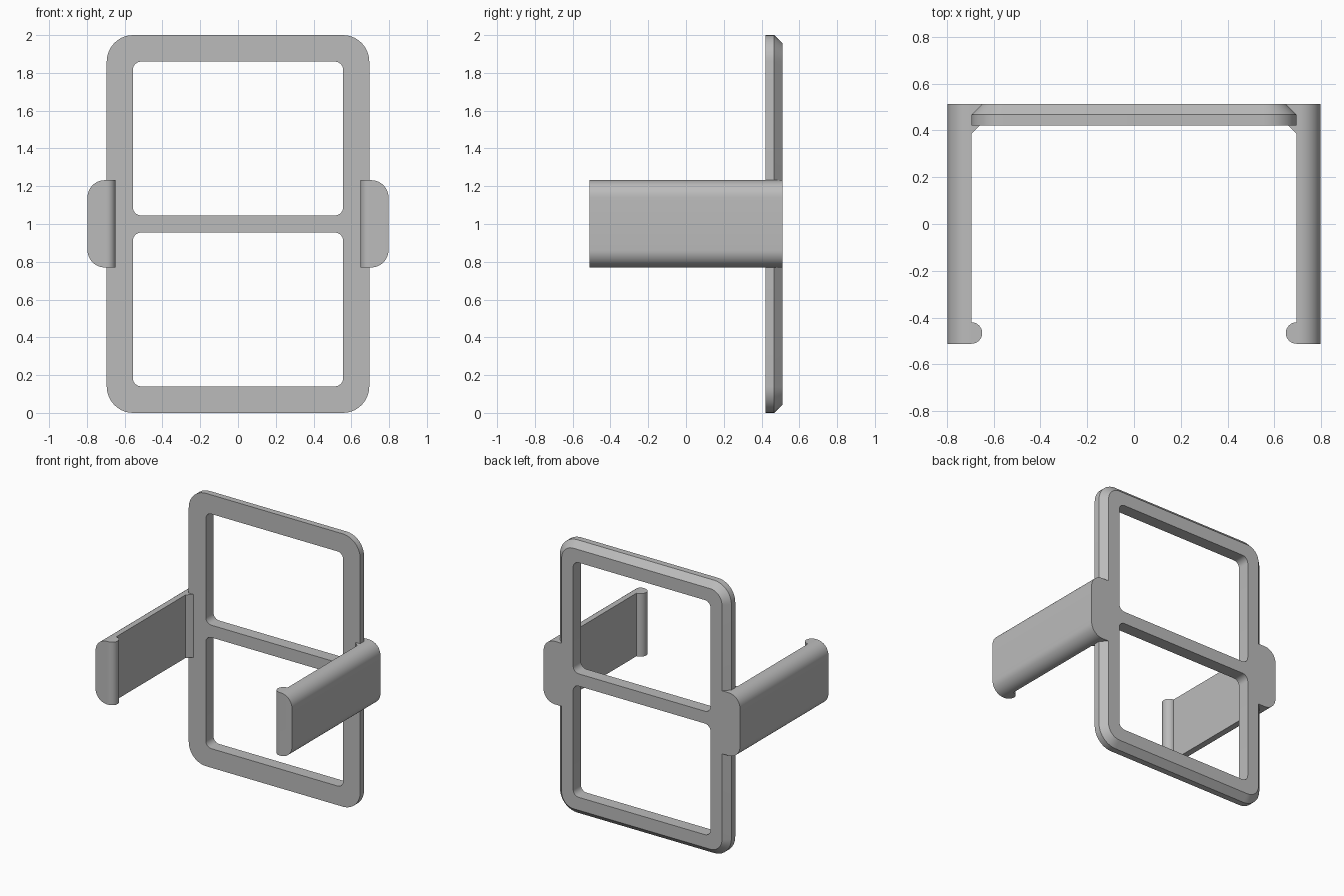
import bpy, bmesh, math

cube = bpy.data.objects.get("Cube")
if cube:
    bpy.data.objects.remove(cube, do_unlink=True)

# Single plain grey plastic
GREY = (0.5, 0.5, 0.5, 1)
grey = bpy.data.materials.new("plain grey")
grey.use_nodes = True
grey.diffuse_color = GREY
grey.node_tree.nodes["Principled BSDF"].inputs["Base Color"].default_value = GREY

FRONT, BACK = 0.422, 0.512      # frame depth range
HALF_W, CHAMFER = 0.695, 0.045
OUTER = 0.797                   # outer side of the arms
ARM_LOW, ARM_HIGH = 0.77, 1.232


def finish(bm, name):
    bmesh.ops.recalc_face_normals(bm, faces=bm.faces[:])
    mesh = bpy.data.meshes.new(name)
    bm.to_mesh(mesh)
    bm.free()
    mesh.materials.append(grey)
    obj = bpy.data.objects.new(name, mesh)
    bpy.context.collection.objects.link(obj)
    bpy.ops.object.select_all(action="DESELECT")
    obj.select_set(True)
    bpy.context.view_layer.objects.active = obj
    bpy.ops.object.shade_smooth_by_angle(angle=math.radians(30))


def rounded_ring(bm, half_w, low, high, radius, y, steps=10):
    """Closed ring of edges around a rounded rectangle facing y."""
    verts = []
    corners = [(1, high - radius), (-1, high - radius),
               (-1, low + radius), (1, low + radius)]
    for quarter, (side, cz) in enumerate(corners):
        for i in range(steps + 1):
            a = (quarter + i / steps) * math.pi / 2
            verts.append(bm.verts.new((side * (half_w - radius) + radius * math.cos(a),
                                       y, cz + radius * math.sin(a))))
    edges = [bm.edges.new((v, verts[i - 1])) for i, v in enumerate(verts)]
    return verts, edges


def wall(bm, ring_a, ring_b):
    a, b = ring_a[0], ring_b[0]
    for i in range(len(a)):
        bm.faces.new((a[i - 1], a[i], b[i], b[i - 1]))


# Frame: outer rim chamfered at the back, two rounded openings
bm = bmesh.new()
rim = [rounded_ring(bm, HALF_W, 0, 2, 0.14, FRONT),
       rounded_ring(bm, HALF_W, 0, 2, 0.14, BACK - CHAMFER),
       rounded_ring(bm, HALF_W - CHAMFER, CHAMFER, 2 - CHAMFER, 0.14 - CHAMFER, BACK)]
wall(bm, rim[0], rim[1])
wall(bm, rim[1], rim[2])
front_edges, back_edges = list(rim[0][1]), list(rim[2][1])
for low, high in ((0.14, 0.955), (1.045, 1.86)):
    near, far = [rounded_ring(bm, 0.557, low, high, 0.045, y, 6) for y in (FRONT, BACK)]
    wall(bm, near, far)
    front_edges += near[1]
    back_edges += far[1]
for edges in (front_edges, back_edges):
    bmesh.ops.triangle_fill(bm, edges=edges, use_beauty=True, use_dissolve=False)
finish(bm, "frame")

# Arms: plan outline with a round gripping lip and a root gusset
LIP_R = 0.046
plan = [(OUTER, -BACK), (OUTER, BACK), (HALF_W - CHAMFER, BACK),
        (HALF_W - CHAMFER, FRONT + 0.01), (HALF_W - 0.037, FRONT),
        (HALF_W, FRONT - 0.037)]
for i in range(17):
    a = math.pi / 2 + math.pi * i / 16
    plan.append((HALF_W + LIP_R * math.cos(a), -BACK + LIP_R + LIP_R * math.sin(a)))

for side, name in ((1, "left_arm"), (-1, "right_arm")):
    bm = bmesh.new()
    base = bm.faces.new([bm.verts.new((side * x, y, ARM_LOW)) for x, y in plan])
    top = bmesh.ops.extrude_face_region(bm, geom=[base])["geom"]
    for v in top:
        if isinstance(v, bmesh.types.BMVert):
            v.co.z = ARM_HIGH
    bmesh.ops.recalc_face_normals(bm, faces=bm.faces[:])
    # Round the two long outer edges
    long_edges = [e for e in bm.edges
                  if all(abs(abs(v.co.x) - OUTER) < 1e-4 for v in e.verts)
                  and abs(e.verts[0].co.y - e.verts[1].co.y) > 0.5]
    bmesh.ops.bevel(bm, geom=long_edges, offset=0.092, segments=10,
                    profile=0.5, affect="EDGES")
    finish(bm, name)
